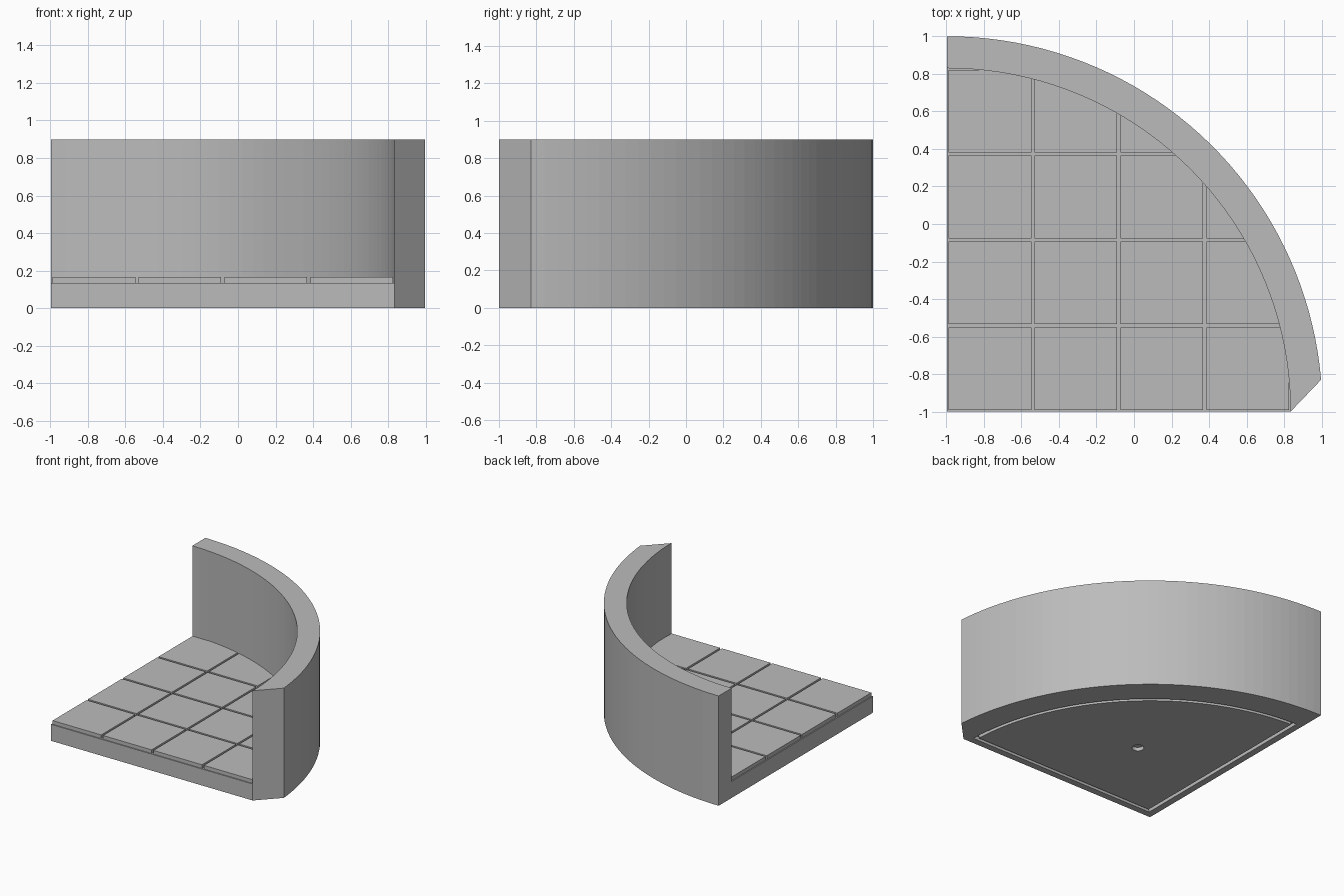
import bpy, bmesh, math

if "Cube" in bpy.data.objects:
    bpy.data.objects.remove(bpy.data.objects["Cube"])

CX, CY = -0.996, -1.0        # centre of the arcs, at the front left corner
R_OUT, R_IN = 2.0, 1.83      # outer and inner wall radius
HEIGHT, SLAB, TILE_TOP = 0.9, 0.135, 0.165
GAP = 0.017                  # gap between tiles
SEG = 40

grey = bpy.data.materials.new("stone grey")
grey.diffuse_color = (0.5, 0.5, 0.5, 1)
grey.use_nodes = True
grey.node_tree.nodes["Principled BSDF"].inputs["Base Color"].default_value = grey.diffuse_color


def prism(bm, points, z0, z1):
    """Extrude a counter-clockwise outline (relative to the arc centre)."""
    base = bm.faces.new([bm.verts.new((CX + x, CY + y, z0)) for x, y in points])
    new = bmesh.ops.extrude_face_region(bm, geom=[base])["geom"]
    bmesh.ops.translate(bm, vec=(0, 0, z1 - z0),
                        verts=[v for v in new if isinstance(v, bmesh.types.BMVert)])


def make(name, prisms, helper=False):
    bm = bmesh.new()
    for p in prisms:
        prism(bm, *p)
    bmesh.ops.recalc_face_normals(bm, faces=bm.faces)
    mesh = bpy.data.meshes.new(name)
    bm.to_mesh(mesh)
    bm.free()
    mesh.materials.append(grey)
    ob = bpy.data.objects.new(name, mesh)
    bpy.context.collection.objects.link(ob)
    ob.hide_render = helper
    if helper:
        ob.display_type = 'WIRE'
    return ob


def arc(r, a0, a1):
    return [(r * math.cos(a0 + (a1 - a0) * i / SEG), r * math.sin(a0 + (a1 - a0) * i / SEG))
            for i in range(SEG + 1)]


def sector(r, inset):
    """Quarter disc with its straight sides moved in by inset."""
    a = math.asin(inset / r)
    return [(inset, inset)] + arc(r, a, math.pi / 2 - a)


def subtract(target, cutter):
    mod = target.modifiers.new("cut " + cutter.name, 'BOOLEAN')
    mod.operation, mod.solver, mod.object = 'DIFFERENCE', 'EXACT', cutter


# Solid body: quarter disc with a slanted end at the front right
slant = math.asin((R_OUT - R_IN) / R_OUT)
outline = [(0, 0), (R_IN, 0)] + arc(R_OUT, slant, math.pi / 2)
body = make("curved_wall_and_floor", [(outline, 0, HEIGHT)])

# Open space inside the wall, including the gaps around the tiles
room = make("room_space", [([(-0.1, -0.1), (R_IN, -0.1)] + arc(R_IN, 0, math.pi / 2)
                            + [(-0.1, R_IN)], SLAB, HEIGHT + 0.1)], True)
pitch = R_IN / 4
boxes = []
for i in range(4):
    for j in range(4):
        x0, x1 = i * pitch + GAP / 2, (i + 1) * pitch - GAP / 2
        y0, y1 = j * pitch + GAP / 2, (j + 1) * pitch - GAP / 2
        boxes.append(([(x0, y0), (x1, y0), (x1, y1), (x0, y1)], SLAB - 0.05, TILE_TOP))
subtract(room, make("floor_tiles", boxes, True))
subtract(body, room)

# Thin groove on the underside
groove = make("underside_groove", [(sector(1.78, 0.055), -0.05, 0.03)], True)
subtract(groove, make("groove_core", [(sector(1.752, 0.083), -0.1, 0.1)], True))
subtract(body, groove)

# Shallow round hole on the underside
hole = [(0.74 + 0.045 * math.cos(k * math.tau / 32), 0.74 + 0.045 * math.sin(k * math.tau / 32))
        for k in range(32)]
subtract(body, make("underside_hole", [(hole, -0.05, 0.03)], True))
